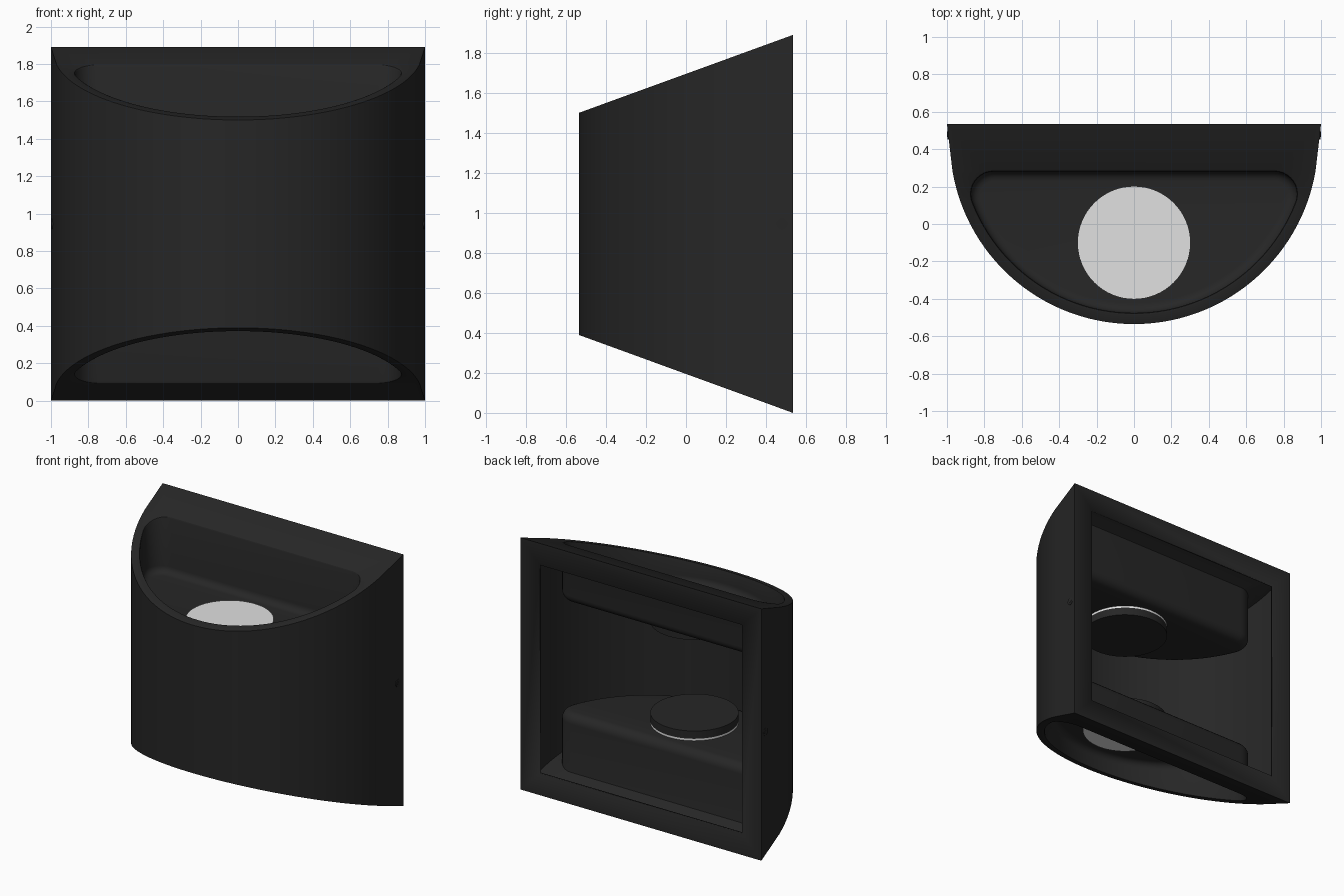
import bpy, bmesh, math
from mathutils import Vector, Matrix

if "Cube" in bpy.data.objects:
    bpy.data.objects.remove(bpy.data.objects["Cube"])

BACK, H, SLOPE = 0.535, 1.89, 0.364      # wall plane, full height, slant of the ends
CY, R = 0.45, 0.985                      # centre and radius of the curved front


def material(name, rgb):
    m = bpy.data.materials.new(name)
    m.diffuse_color = (*rgb, 1)
    m.use_nodes = True
    m.node_tree.nodes["Principled BSDF"].inputs["Base Color"].default_value = m.diffuse_color
    return m


DARK = material("matte_black", (0.0195, 0.0195, 0.0195))
LIGHT = material("lamp_white", (0.75, 0.75, 0.75))


def finish(name, bm, mat, angle=30):
    me = bpy.data.meshes.new(name)
    bm.to_mesh(me)
    bm.free()
    ob = bpy.data.objects.new(name, me)
    bpy.context.collection.objects.link(ob)
    me.materials.append(mat)
    bpy.ops.object.select_all(action='DESELECT')
    bpy.context.view_layer.objects.active = ob
    ob.select_set(True)
    bpy.ops.object.shade_smooth_by_angle(angle=math.radians(angle))
    return ob


def body_outline(n=56):
    a0 = math.asin(-0.17 / R)
    a1 = -math.pi - a0
    pts = [(R * math.cos(a0 + (a1 - a0) * i / n), CY + R * math.sin(a0 + (a1 - a0) * i / n))
           for i in range(n + 1)]
    return [(1.0, BACK)] + pts + [(-1.0, BACK)]


def pocket_outline(d, n=48, k=10):
    """D-shaped recess outline with rounded corners, shrunk by d."""
    ri, r = 0.925, 0.12
    cy = 0.28 - r
    cx = math.sqrt((ri - r) ** 2 - (CY - cy) ** 2)
    a0 = math.atan2(cy - CY, cx)
    right = [(math.pi / 2 + (a0 - math.pi / 2) * i / k) for i in range(k)]
    pts = [(cx + (r - d) * math.cos(a), cy + (r - d) * math.sin(a)) for a in right]
    arc = [a0 + (-math.pi - 2 * a0) * i / n for i in range(n + 1)]
    pts += [((ri - d) * math.cos(a), CY + (ri - d) * math.sin(a)) for a in arc]
    pts += [(-cx - (r - d) * math.cos(a), cy + (r - d) * math.sin(a)) for a in reversed(right)]
    return pts


def ring(bm, co):
    return [bm.verts.new(c) for c in co]


def skin(bm, a, b):
    for i in range(len(a)):
        j = (i + 1) % len(a)
        bm.faces.new((a[i], a[j], b[j], b[i]))


def edge(bm, a, b):
    return bm.edges.get((a, b)) or bm.edges.new((a, b))


def fill_with_hole(bm, outer, inner, normal):
    es = [edge(bm, l[i], l[(i + 1) % len(l)]) for l in (outer, inner) for i in range(len(l))]
    bmesh.ops.triangle_fill(bm, use_beauty=True, edges=es, normal=normal)


def top_z(y):
    return H - (BACK - y) * SLOPE


# Housing: curved wall, slanted ends with recesses, back flange
bm = bmesh.new()
outline = body_outline()
ends = []
for up in (True, False):
    def zz(z, up=up):
        return z if up else H - z
    rim = ring(bm, [(x, y, zz(top_z(y))) for x, y in outline])
    # recess: softened lip, straight wall, filleted floor
    floor, f, lip = 1.375, 0.05, 0.012
    rings = [ring(bm, [(x, y, zz(top_z(y))) for x, y in pocket_outline(-lip)]),
             ring(bm, [(x, y, zz(top_z(y) - lip * 0.3)) for x, y in pocket_outline(-lip * 0.3)]),
             ring(bm, [(x, y, zz(top_z(y) - lip)) for x, y in pocket_outline(0)])]
    for i in range(6):
        t = math.pi / 2 * i / 5
        rings.append(ring(bm, [(x, y, zz(floor + f * (1 - math.sin(t))))
                               for x, y in pocket_outline(f * (1 - math.cos(t)))]))
    for a, b in zip(rings, rings[1:]):
        skin(bm, a, b)
    bm.faces.new(rings[-1])
    s = 1 if up else -1
    fill_with_hole(bm, rim, rings[0], Vector((0, -SLOPE, s)).normalized())
    ends.append(rim)

top, bot = ends
for i in range(len(top) - 1):            # curved wall, back left open
    bm.faces.new((top[i], top[i + 1], bot[i + 1], bot[i]))
hole = ring(bm, [(0.84, BACK, 1.727), (-0.84, BACK, 1.727),
                 (-0.84, BACK, 0.163), (0.84, BACK, 0.163)])
skin(bm, [top[0], top[-1], bot[-1], bot[0]], hole)
bmesh.ops.recalc_face_normals(bm, faces=bm.faces[:])
# make sure the curved front faces outward
bm.faces.ensure_lookup_table()
front = min(bm.faces, key=lambda q: q.calc_center_median().y)
if front.normal.y > 0:
    bmesh.ops.reverse_faces(bm, faces=bm.faces[:])
housing = finish("housing", bm, DARK)
sol = housing.modifiers.new("wall_thickness", 'SOLIDIFY')
sol.thickness, sol.offset, sol.use_even_offset = 0.015, -1, True


def disc(name, loc, r, depth, mat, rot=Matrix.Identity(4), seg=64):
    b = bmesh.new()
    bmesh.ops.create_cone(b, cap_ends=True, segments=seg, radius1=r, radius2=r,
                          depth=depth, matrix=Matrix.Translation(loc) @ rot)
    return finish(name, b, mat)


# Lamps: white lens set in each recess floor, dark cap behind it
for name, flip in (("upper", False), ("lower", True)):
    for part, z0, z1, mat in (("lens", 1.345, 1.381, LIGHT), ("lamp_cap", 1.287, 1.345, DARK)):
        z = (z0 + z1) / 2
        disc(f"{name}_{part}", (0, -0.1, H - z if flip else z), 0.3, z1 - z0, mat)

# Side fixing screws: flat ring with a small socket head
for name, s in (("right", 1), ("left", -1)):
    rot = Matrix.Rotation(math.pi / 2, 4, 'Y')
    disc(f"{name}_screw", (s * 0.992, 0.48, H / 2), 0.028, 0.01, DARK, rot, 24)
    disc(f"{name}_screw_socket", (s * 0.994, 0.48, H / 2), 0.014, 0.01, DARK, rot, 6)
